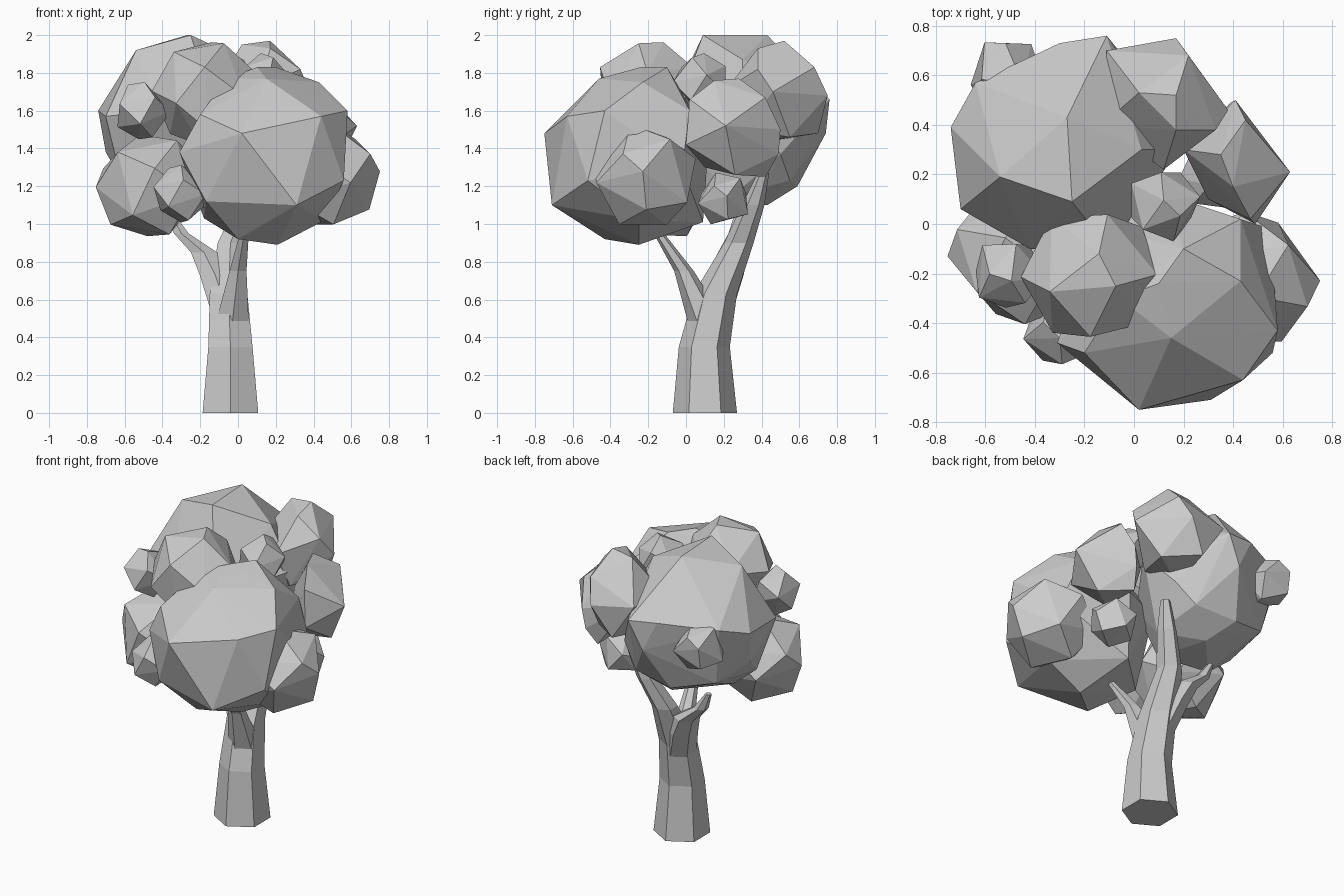
import bpy
import bmesh
import math
from mathutils import Vector

cube = bpy.data.objects.get("Cube")
if cube:
    bpy.data.objects.remove(cube, do_unlink=True)

GREY = 0.6
grey = bpy.data.materials.new("plain_grey")
grey.use_nodes = True
grey.diffuse_color = (GREY, GREY, GREY, 1)
grey.node_tree.nodes["Principled BSDF"].inputs["Base Color"].default_value = (GREY, GREY, GREY, 1)


def add_object(name, bm):
    bmesh.ops.recalc_face_normals(bm, faces=bm.faces)
    mesh = bpy.data.meshes.new(name)
    bm.to_mesh(mesh)
    bm.free()
    mesh.materials.append(grey)
    obj = bpy.data.objects.new(name, mesh)
    bpy.context.collection.objects.link(obj)
    return obj


def limb(name, rings, sides=6):
    """Tapered faceted limb through rings of (x, y, z, radius)."""
    bm = bmesh.new()
    loops = []
    for x, y, z, r in rings:
        angles = [math.pi / 2 + math.tau * i / sides for i in range(sides)]
        loops.append([bm.verts.new((x + r * math.cos(a), y + r * math.sin(a), z)) for a in angles])
    for low, high in zip(loops, loops[1:]):
        for i in range(sides):
            j = (i + 1) % sides
            bm.faces.new((low[i], low[j], high[j], high[i]))
    bm.faces.new(loops[0])
    bm.faces.new(loops[-1])
    return add_object(name, bm)


def wrapped_mass(name, corners):
    """Convex faceted skin around a few corner points."""
    bm = bmesh.new()
    for corner in corners:
        bm.verts.new(corner)
    hull = bmesh.ops.convex_hull(bm, input=bm.verts)
    inside = [v for v in hull["geom_interior"] if isinstance(v, bmesh.types.BMVert)]
    bmesh.ops.delete(bm, geom=inside, context='VERTS')
    return add_object(name, bm)


def leaf_clump(name, centre, radius, aim, points=12):
    """Faceted ball of evenly spread corners, one of them turned towards aim."""
    turn = Vector(aim).to_track_quat('Z', 'Y').to_matrix()
    corners = []
    for i in range(points):
        z = 1 - 2 * i / (points - 1)
        ring, a = math.sqrt(max(0, 1 - z * z)), i * math.pi * (3 - math.sqrt(5))
        corner = Vector((ring * math.cos(a), ring * math.sin(a), z))
        corners.append(turn @ corner * radius + Vector(centre))
    return wrapped_mass(name, corners)


# Trunk running on into the rear branch, then the two thinner branches
limb("trunk", [(-.04, .1, 0, .17), (-.04, .097, .35, .135), (-.05, .155, .63, .115),
               (-.04, .28, .9, .078), (.04, .355, 1.1, .06), (.1, .41, 1.27, .03)])
limb("front_branch", [(-.03, .11, .48, .1), (0, -.01, .75, .052),
                      (.03, -.13, .93, .03), (.08, -.2, 1.05, .015)])
limb("side_branch", [(-.06, .15, .55, .1), (-.12, .21, .73, .095), (-.18, .25, .85, .08),
                     (-.3, .27, .95, .045), (-.36, .28, 1.06, .02)])

# Two main leaf masses
wrapped_mass("large_leaves_rear", [
    (-.27, .43, 2), (-.25, .09, 2), (-.54, .19, 1.92), (-.74, .39, 1.6), (-.7, .06, 1.57),
    (-.42, -.1, 1.6), (-.64, .57, 1.66), (-.3, .73, 1.68), (-.11, .76, 1.66), (-.2, .74, 1.48),
    (-.3, .59, 1.2), (-.2, .43, 1.1), (-.7, .33, 1.38), (-.45, .15, 1.1), (-.1, .1, 1.1),
    (.1, .5, 1.37), (.18, .3, 1.6), (.03, .3, 1.87), (-.57, .5, 1.27), (-.1, -.1, 1.5),
    (.03, .25, 1.15), (-.02, .55, 1.23), (-.62, .15, 1.24)])
wrapped_mass("large_leaves_front", [
    (.15, -.46, 1.77), (.1, -.24, 1.83), (.2, -.1, 1.83), (.43, -.23, 1.75), (.43, .02, 1.6),
    (.58, -.43, 1.6), (.44, -.63, 1.57), (.02, -.75, 1.48), (.31, -.71, 1.1), (.56, -.52, 1.23),
    (.55, -.02, 1.3), (.46, -.25, 1.02), (.21, -.25, .89), (0, -.43, .92), (.12, .09, 1.01),
    (-.18, -.2, 1.03), (-.31, -.48, 1.38), (-.2, -.52, 1.58), (-.06, -.3, 1.77), (-.15, 0, 1.45),
    (.13, .12, 1.45), (-.17, -.58, 1.12)])

# Medium clumps around them
wrapped_mass("medium_leaves_rear_top", [
    (.02, .53, 1.95), (.17, .52, 1.97), (-.11, .7, 1.72), (.17, .75, 1.68), (.22, .68, 1.83),
    (.38, .46, 1.7), (.33, .38, 1.82), (.12, .22, 1.72), (.17, .3, 1.5), (.25, .55, 1.46),
    (.05, .7, 1.48), (0, .4, 1.43), (.17, .38, 1.93), (-.13, .4, 1.7)])
wrapped_mass("medium_leaves_side", [
    (.63, .21, 1.52), (.41, .5, 1.5), (.45, .42, 1.67), (.35, .28, 1.77), (.4, .15, 1.76),
    (.47, .02, 1.66), (.49, 0, 1.42), (.5, .26, 1.26), (.35, .42, 1.25), (.39, .49, 1.37),
    (.3, .1, 1.3), (.2, .3, 1.5)])
leaf_clump("medium_leaves_low_right", (-.46, -.13, 1.195), .293, (-1, 0, 0), 16)
leaf_clump("medium_leaves_low_left", (.465, -.22, 1.25), .288, (1, -.03, .1), 16)
leaf_clump("medium_leaves_front_top", (-.17, -.205, 1.69), .287, (.1, .3, .95), 16)

# Small clumps
leaf_clump("small_leaves_upper", (-.51, -.2, 1.6), .155, (.1, -.2, 1))
leaf_clump("small_leaves_lower", (-.3, -.43, 1.16), .155, (0, -.2, 1))
leaf_clump("small_leaves_top", (.12, .08, 1.75), .155, (0, .1, 1))
leaf_clump("small_leaves_rear", (-.52, .6, 1.54), .165, (-.5, .8, .3))
leaf_clump("small_leaves_under", (.33, .2, 1.13), .15, (.9, .1, .1))
